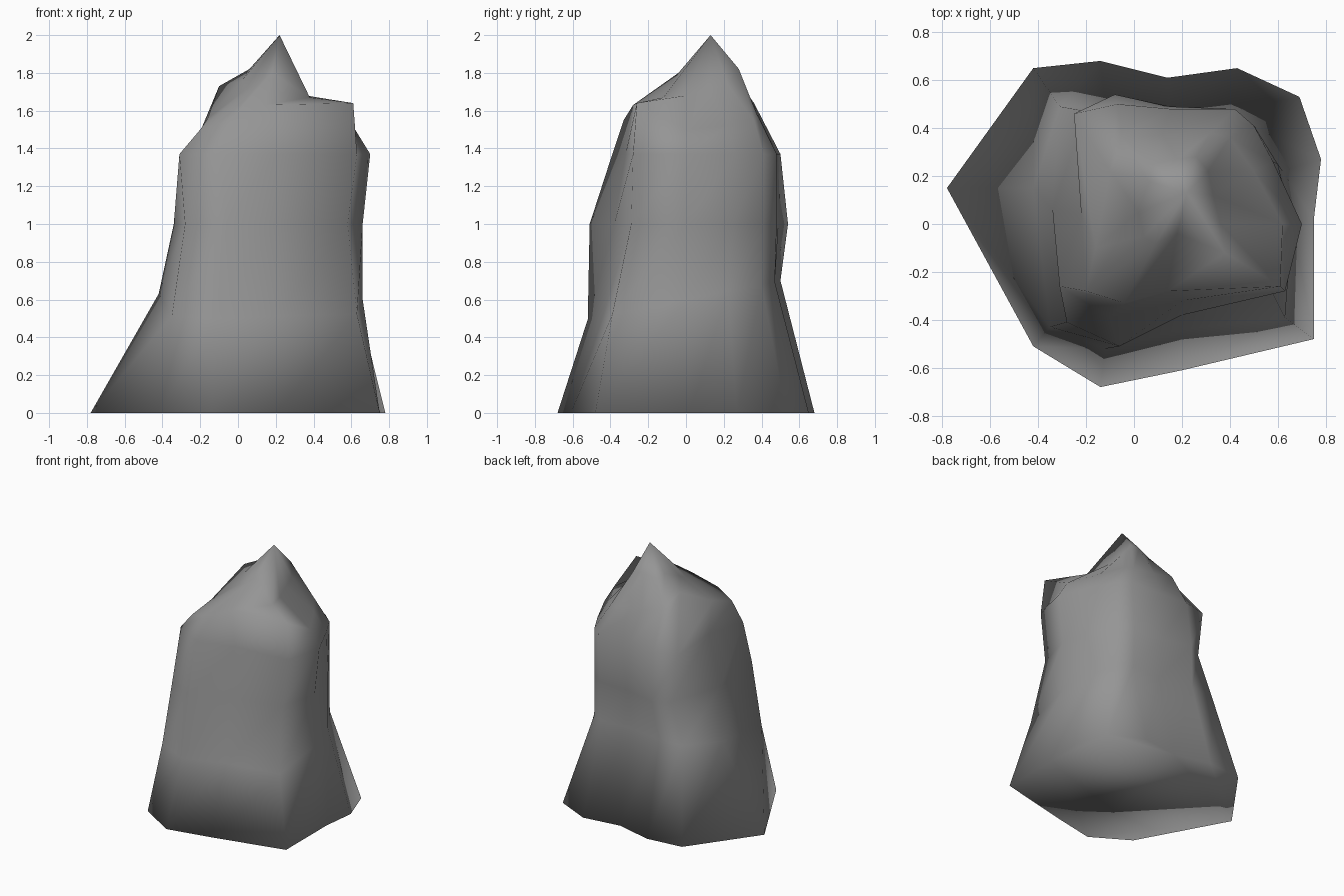
import bpy
import bmesh
from mathutils import Vector

default_cube = bpy.data.objects.get("Cube")
if default_cube:
    bpy.data.objects.remove(default_cube, do_unlink=True)


def make_material(name, colour):
    material = bpy.data.materials.new(name)
    material.use_nodes = True
    material.diffuse_color = colour
    material.node_tree.nodes["Principled BSDF"].inputs["Base Color"].default_value = colour
    return material


def section(height, outline, tilt=0):
    """Cross-section in hundredths of a unit; tilt raises it towards the back."""
    return [Vector((x, y, height + tilt * y)) / 100 for x, y in outline]


def uneven_section(points):
    return [Vector(point) / 100 for point in points]


def add_ring(bm, points):
    return [bm.verts.new(point) for point in points]


def bridge(bm, lower, upper):
    count = len(lower)
    for i in range(count):
        j = (i + 1) % count
        bm.faces.new((lower[i], lower[j], upper[j], upper[i]))


def close_with_fan(bm, ring, tip_point):
    tip = bm.verts.new(tip_point)
    for i, vertex in enumerate(ring):
        bm.faces.new((vertex, ring[(i + 1) % len(ring)], tip))


# Outlines run counter-clockwise from the left spur, around the front
base = section(0, [(-78, 15), (-42, -51), (-14, -68), (20, -61), (75, -48), (75, 2),
                   (78, 27), (69, 53), (43, 65), (14, 61), (-14, 68), (-42, 65)])
foot = section(60, [(-42, 15), (-35, -43), (-12, -52), (20, -44), (63, -39), (66, 0),
                    (62, 22), (51, 40), (40, 47), (15, 45), (-12, 50), (-31, 49)], tilt=0.2)
waist = section(100, [(-34, 6), (-28, -41), (-6, -51), (20, -38), (58, -29), (66, 0),
                      (60, 25), (50, 41), (40, 48), (15, 49), (-8, 54), (-20, 47)])
shoulder = section(137, [(-22, 4), (-31, -26), (-10, -39), (20, -32), (63, -28), (70, 0),
                         (58, 26), (50, 41), (42, 48), (15, 48), (-7, 50), (-25, 46)])

# Broken rim with raised corners at the front right-hand side and the back
rim = uneven_section([(-16, -10, 156), (-20, -28, 150), (-4, -33, 155), (14, -28, 163),
                      (61, -26, 164), (62, 0, 150), (50, 22, 152), (40, 36, 155),
                      (32, 38, 157), (12, 37, 160), (-5, 36, 164), (-10, 22, 173)])

# Neck around the foot of the summit
neck = uneven_section([(2, 5, 176), (4, -5, 171), (9, -8, 173), (18, -4, 180),
                       (38, -12, 167), (36, 0, 168), (33, 12, 171), (31, 22, 174),
                       (26, 28, 182), (18, 27, 183), (8, 25, 180), (6, 18, 182)])
peak = Vector((0.22, 0.13, 2.0))

bm = bmesh.new()
rings = [add_ring(bm, points) for points in (base, foot, waist, shoulder, rim, neck)]
for lower, upper in zip(rings, rings[1:]):
    bridge(bm, lower, upper)
close_with_fan(bm, rings[-1], peak)

# Flat underside
bm.faces.new(list(reversed(rings[0])))

bmesh.ops.recalc_face_normals(bm, faces=bm.faces)
for face in bm.faces:
    face.smooth = True

mesh = bpy.data.meshes.new("rock_pillar")
bm.to_mesh(mesh)
bm.free()
mesh.materials.append(make_material("stone_grey", (0.3, 0.3, 0.3, 1)))
rock = bpy.data.objects.new("rock_pillar", mesh)
bpy.context.collection.objects.link(rock)
